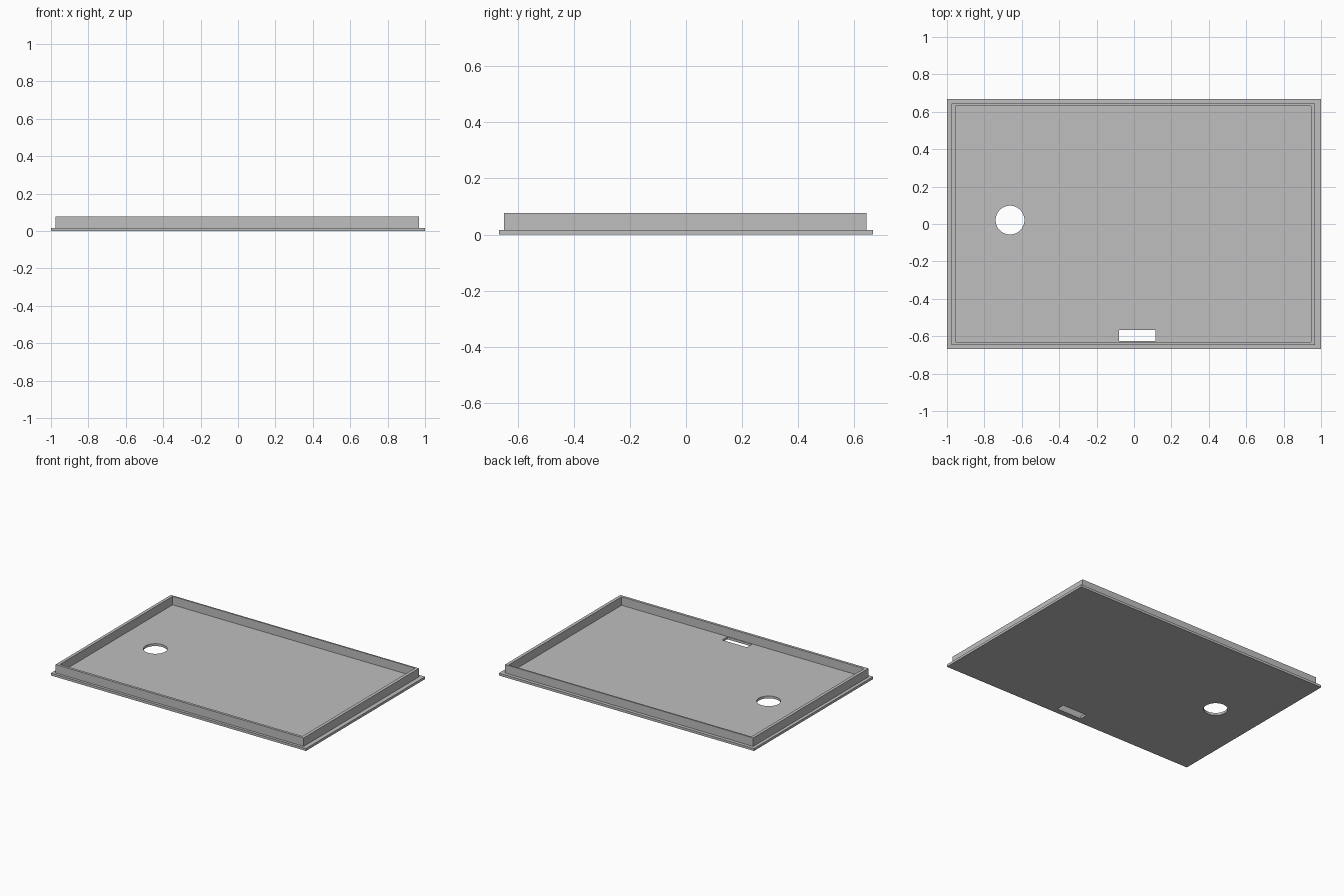
import bpy

cube = bpy.data.objects.get("Cube")
if cube:
    bpy.data.objects.remove(cube, do_unlink=True)

grey = bpy.data.materials.new("plain grey")
grey.use_nodes = True
colour = (0.52, 0.52, 0.52, 1)
grey.diffuse_color = colour
grey.node_tree.nodes["Principled BSDF"].inputs["Base Color"].default_value = colour


def box(name, x0, x1, y0, y1, z0, z1):
    """Box between two opposite corners."""
    bpy.ops.mesh.primitive_cube_add(size=1)
    ob = bpy.context.object
    ob.name = name
    for v in ob.data.vertices:
        v.co = (x1 if v.co.x > 0 else x0,
                y1 if v.co.y > 0 else y0,
                z1 if v.co.z > 0 else z0)
    ob.data.materials.append(grey)
    return ob


def cut(target, cutter):
    """Subtract the cutter and remove it."""
    cutter.hide_render = True
    mod = target.modifiers.new("cut", 'BOOLEAN')
    mod.operation = 'DIFFERENCE'
    mod.solver = 'EXACT'
    mod.object = cutter
    bpy.context.view_layer.objects.active = target
    bpy.ops.object.modifier_apply(modifier=mod.name)
    bpy.data.objects.remove(cutter, do_unlink=True)


base_top, rim_top = 0.017, 0.077

# Base plate with a round hole and a slot
plate = box("base_plate", -1, 1, -0.667, 0.667, 0, base_top)
bpy.ops.mesh.primitive_cylinder_add(vertices=64, radius=0.077, depth=0.2,
                                    location=(-0.663, 0.021, 0))
hole = bpy.context.object
hole.data.materials.append(grey)
cut(plate, hole)
cut(plate, box("slot_cutter", -0.08, 0.114, -0.626, -0.568, -0.1, 0.1))

# Raised rim, slightly off centre on the plate
rim = box("raised_rim", -0.977, 0.969, -0.648, 0.643, base_top, rim_top)
cut(rim, box("rim_cutter", -0.955, 0.946, -0.63, 0.632, -0.1, 0.2))
